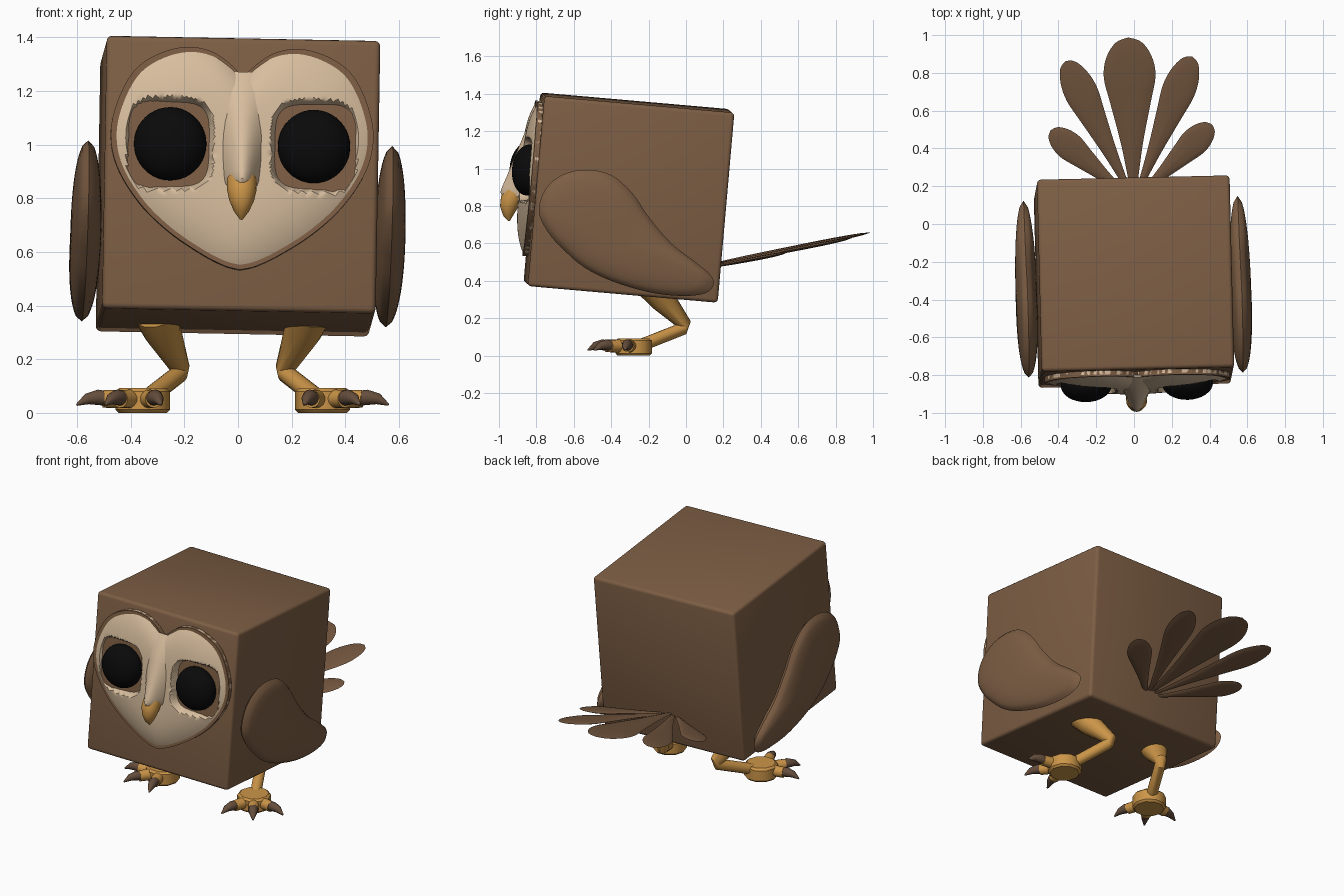
import bpy, bmesh, math
from mathutils import Vector, Matrix, Euler, Quaternion

cube = bpy.data.objects.get("Cube")
if cube:
    bpy.data.objects.remove(cube, do_unlink=True)


def material(name, rgb):
    m = bpy.data.materials.new(name)
    m.use_nodes = True
    m.diffuse_color = (*rgb, 1)
    m.node_tree.nodes["Principled BSDF"].inputs["Base Color"].default_value = (*rgb, 1)
    return m


BROWN = material("body brown", (0.205, 0.112, 0.058))
CREAM = material("face cream", (0.68, 0.51, 0.34))
BLACK = material("eye black", (0.003, 0.003, 0.003))
GOLD = material("leg gold", (0.60, 0.30, 0.065))
CLAW = material("claw brown", (0.13, 0.075, 0.045))
FEATHER = material("tail brown", (0.175, 0.095, 0.05))

# The body leans slightly on all three axes
PLACE = Matrix.Translation((0, -0.305, 0.845))
SWAY = PLACE @ Euler((0, math.radians(1.1), math.radians(1.3))).to_matrix().to_4x4()
BODY = SWAY @ Matrix.Rotation(math.radians(-5), 4, "X")
HALF = 0.51


def finish(name, bm, mat, matrix=Matrix(), angle=40):
    bmesh.ops.remove_doubles(bm, verts=bm.verts, dist=0.0002)
    bmesh.ops.transform(bm, matrix=matrix, verts=bm.verts)
    bmesh.ops.recalc_face_normals(bm, faces=bm.faces)
    me = bpy.data.meshes.new(name)
    bm.to_mesh(me)
    bm.free()
    me.materials.append(mat)
    ob = bpy.data.objects.new(name, me)
    bpy.context.collection.objects.link(ob)
    bpy.ops.object.select_all(action="DESELECT")
    ob.select_set(True)
    bpy.context.view_layer.objects.active = ob
    bpy.ops.object.shade_smooth_by_angle(angle=math.radians(angle))
    return ob


def spline(pts, steps=4, closed=False):
    """Smooth path through 2D points."""
    p = [Vector(q) for q in pts]
    n = len(p)
    get = (lambda i: p[i % n]) if closed else (lambda i: p[max(0, min(n - 1, i))])
    out = []
    for i in range(n if closed else n - 1):
        a, b, c, d = (get(i + k) for k in (-1, 0, 1, 2))
        for s in range(steps):
            t = s / steps
            out.append(0.5 * (2 * b + (c - a) * t + (2 * a - 5 * b + 4 * c - d) * t * t
                              + (3 * b - a - 3 * c + d) * t ** 3))
    return out if closed else out + [p[-1]]


def loft(bm, rings, cap=True):
    loops = [[bm.verts.new(v) for v in ring] for ring in rings]
    for a, b in zip(loops, loops[1:]):
        for i in range(len(a)):
            j = (i + 1) % len(a)
            bm.faces.new((a[i], a[j], b[j], b[i]))
    if cap:
        bm.faces.new(loops[0])
        bm.faces.new(loops[-1])


def shell(name, outline, centre, front, back, mat, matrix, rings=12):
    """Closed pad inside an outline; front/back give height from (r, point)."""
    c = Vector(centre)
    radii = [max(0.002, i / rings) for i in range(rings + 1)]
    levels = [(r, front) for r in radii] + [(r, back) for r in reversed(radii)]
    layers = []
    for r, height in levels:
        flat = [c + (p - c) * r for p in outline]
        layers.append([(p.x, -height(r, p), p.y) for p in flat])
    bm = bmesh.new()
    loft(bm, layers)
    return finish(name, bm, mat, matrix)


def tube(name, pts, radii, mat, matrix=Matrix(), sides=14):
    """Tapered round limb along a path."""
    pts = [Vector(p) for p in pts]
    q, prev, rings = Quaternion(), Vector((0, 0, 1)), []
    for i, p in enumerate(pts):
        a, b = pts[max(0, i - 1)], pts[min(len(pts) - 1, i + 1)]
        t = (b - a).normalized()
        q = prev.rotation_difference(t) @ q
        prev = t
        rings.append([p + q @ Vector((math.cos(k * math.tau / sides), math.sin(k * math.tau / sides), 0)) * radii[i]
                      for k in range(sides)])
    bm = bmesh.new()
    loft(bm, rings)
    return finish(name, bm, mat, matrix)


# Body block with softened edges
bm = bmesh.new()
bmesh.ops.create_cube(bm, size=HALF * 2)
bmesh.ops.bevel(bm, geom=bm.edges[:], offset=0.02, segments=3, profile=0.5, affect="EDGES")
finish("body", bm, BROWN, BODY)

# Heart-shaped face: brown rim slab and a cream dome sunk around the eyes
FACE = BODY @ Matrix.Translation((0, -HALF, 0))
side = spline([(0, .36), (.05, .41), (.12, .455), (.21, .47), (.31, .445), (.40, .385), (.46, .28),
               (.49, .15), (.465, .02), (.38, -.115), (.27, -.22), (.15, -.30), (.06, -.345), (0, -.36)], 6)
heart = side + [Vector((-p.x, p.y)) for p in side[-2:0:-1]]
EYE = Vector((0.268, 0.105))


def face_height(r, p):
    q = ((abs(p.x) - EYE.x) / 0.15) ** 4 + ((p.y - EYE.y) / 0.16) ** 4
    dip = max(0, min(1, (1.25 - q) / 0.5))
    return 0.02 + 0.06 * (1 - r ** 4) - 0.07 * dip


shell("face_rim", heart, (0, .05), lambda r, p: 0.03, lambda r, p: -0.01, BROWN, FACE, 3)
shell("face_disc", heart, (0, .05), face_height, lambda r, p: -0.02, CREAM, FACE, 44)

# Nose ridge running down between the eyes, cut off above the beak
sections = [(.38, .03, .17), (.30, .075, .16), (.22, .10, .145), (.14, .126, .135),
            (.06, .15, .12), (0, .17, .105), (-.03, .178, .098), (-.048, .168, .092)]
rings = []
for w, depth, wide in sections:
    arch = [k / 10 for k in range(-10, 11)]
    rings.append([(t * wide, -0.02 - (depth - 0.02) * math.cos(t * math.pi / 2) ** 1.5, w) for t in arch])
bm = bmesh.new()
loft(bm, rings)
finish("nose_ridge", bm, CREAM, FACE)

tube("beak", [(0, -.10, -.03), (0, -.12, -.07), (0, -.127, -.11), (0, -.125, -.15), (0, -.118, -.18)],
     [.056, .055, .046, .028, .005], GOLD, FACE, 20)

for s, label in ((1, "left"), (-1, "right")):
    # Eye
    bm = bmesh.new()
    bmesh.ops.create_uvsphere(bm, u_segments=32, v_segments=20, radius=1)
    finish(label + "_eye", bm, BLACK, FACE @ Matrix.Translation((s * EYE.x, -0.045, EYE.y))
           @ Matrix.Diagonal((0.135, 0.088, 0.137, 1)))

    # Wing: teardrop pad against the flank
    wing = spline([(-.80, .78), (-.765, .9), (-.67, .98), (-.54, 1.005), (-.41, .975), (-.30, .88), (-.21, .75),
                   (-.09, .61), (.04, .51), (.12, .44), (.135, .39), (.09, .345), (-.03, .33),
                   (-.21, .35), (-.41, .41), (-.56, .485), (-.67, .58), (-.75, .67)], 4, True)
    wing = [p - Vector((-.305, .845)) for p in wing]
    puff = lambda r, p: 0.057 * math.sqrt(max(0, 1 - r ** 2.5))
    turn = Matrix.Translation((s * 0.567, 0, 0)) @ Matrix.Rotation(math.pi / 2, 4, "Z")
    shell(label + "_wing", wing, (-.115, -.205), puff, lambda r, p: -puff(r, p), BROWN, SWAY @ turn, 16)

    # Leg, foot pad, toes and claws
    flip = Matrix.Translation((-0.02, 0, 0)) @ Matrix.Diagonal((s, 1, 1, 1))
    tube(label + "_leg", [(.28, -.17, .37), (.26, -.125, .30), (.195, -.005, .165), (.20, -.015, .145), (.31, -.23, .06)],
         [.09, .07, .036, .034, .034], GOLD, flip)
    tube(label + "_foot", [(.335, -.28, 0), (.335, -.28, .012), (.335, -.28, .08), (.335, -.28, .092)],
         [.09, .102, .102, .088], GOLD, flip, 10)
    for k, deg in enumerate((-16, 34, 80)):
        d = Vector((math.sin(math.radians(deg)), -math.cos(math.radians(deg)), 0))
        at = lambda dist, z: Vector((.335, -.285, z)) + d * dist
        tube(f"{label}_toe_{k + 1}", [at(.05, .052), at(.15, .052)], [.036, .033], GOLD, flip)
        tube(f"{label}_claw_{k + 1}", [at(.135, .054), at(.17, .058), at(.21, .052), at(.25, .03)],
             [.028, .029, .021, .004], CLAW, flip)

# Tail: fan of five flat feathers rising towards the tips
for k, (deg, length, wide, drop) in enumerate([(47, .585, .075, .016), (23.5, .84, .088, .008), (0, .885, .137, 0),
                                               (-23.5, .84, .088, .008), (-47, .585, .075, .016)]):
    half = spline([(0, 0), (.15, .1), (.42, .35), (.78, .6), (1, .76), (.88, .88), (.5, .97), (0, 1)], 4)
    leaf = [Vector((p.x * wide, p.y * length)) for p in half]
    leaf += [Vector((-p.x, p.y)) for p in leaf[-2:0:-1]]
    thick = lambda r, p: 0.011 * math.sqrt(max(0, 1 - r * r))
    fan = (Matrix.Translation((0.0, 0.12, 0.487 - drop)) @ Matrix.Rotation(math.radians(2), 4, "Z")
           @ Matrix.Rotation(math.radians(11.2), 4, "X") @ Matrix.Rotation(math.radians(deg), 4, "Z")
           @ Matrix.Rotation(math.radians(-90), 4, "X") @ Matrix.Diagonal((1, -1, 1, 1)))
    fan = fan @ Matrix.Diagonal((1, -1, 1, 1))
    lay = fan @ Matrix.Rotation(0, 4, "X")
    shell(f"tail_feather_{k + 1}", leaf, (0, length * 0.7), thick, lambda r, p: -thick(r, p), FEATHER, lay, 6)
